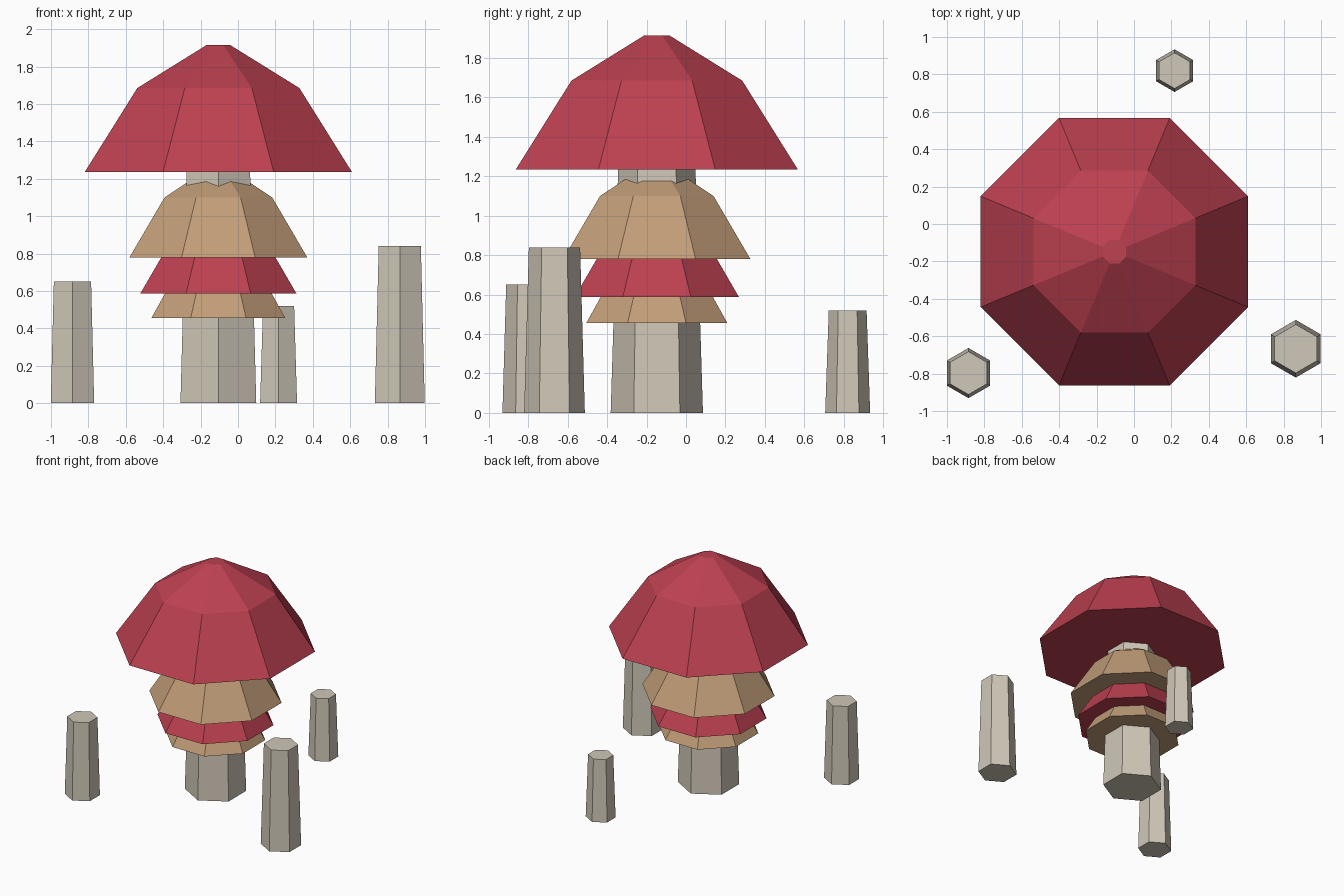
import bpy
import bmesh
from math import cos, pi, sin

cube = bpy.data.objects.get("Cube")
if cube:
    bpy.data.objects.remove(cube, do_unlink=True)


def make_material(name, rgb):
    mat = bpy.data.materials.new(name)
    mat.use_nodes = True
    mat.diffuse_color = (*rgb, 1)
    mat.node_tree.nodes["Principled BSDF"].inputs["Base Color"].default_value = (*rgb, 1)
    return mat


RED = make_material("cap red", (0.51, 0.052, 0.082))
TAN = make_material("cap tan", (0.54, 0.34, 0.19))
CREAM = make_material("stem cream", (0.63, 0.575, 0.48))


def loft(name, center, sides, start, profile, mat):
    """Closed faceted solid from (corner radius, height) rings."""
    bm = bmesh.new()
    rings = []
    for r, z in profile:
        angles = [start + 2 * pi * i / sides for i in range(sides)]
        rings.append([bm.verts.new((r * cos(a), r * sin(a), z)) for a in angles])
    for low, high in zip(rings, rings[1:]):
        for i in range(sides):
            j = (i + 1) % sides
            bm.faces.new((low[i], low[j], high[j], high[i]))
    bm.faces.new(rings[0][::-1])
    bm.faces.new(rings[-1])
    mesh = bpy.data.meshes.new(name)
    bm.to_mesh(mesh)
    bm.free()
    mesh.materials.append(mat)
    obj = bpy.data.objects.new(name, mesh)
    obj.location = (*center, 0)
    bpy.context.collection.objects.link(obj)
    return obj


MAIN = (-0.105, -0.148)


def cap(name, apothem, base, shoulder, top, mat):
    """Eight-sided cap: steep skirt, shallow shoulder, tiny flat top."""
    r = apothem / cos(pi / 8)
    profile = [(r, base), (r * 0.606, shoulder), (r * 0.088, top)]
    return loft(name, MAIN, 8, pi / 8, profile, mat)


def stem(name, center, r_low, r_high, height):
    """Tapered hexagonal stem with a corner facing the front."""
    return loft(name, center, 6, pi / 2, [(r_low, 0), (r_high, height)], CREAM)


# Central mushroom
stem("main_stem", MAIN, 0.234, 0.194, 1.3)
cap("top_cap", 0.715, 1.235, 1.685, 1.915, RED)
cap("upper_skirt", 0.475, 0.78, 1.10, 1.263, TAN)
cap("middle_skirt", 0.417, 0.587, 0.87, 1.01, RED)
cap("lower_skirt", 0.358, 0.455, 0.71, 0.83, TAN)

# Bare stems around it
stem("front_right_stem", (-0.885, -0.797), 0.134, 0.115, 0.65)
stem("front_left_stem", (0.865, -0.667), 0.154, 0.13, 0.84)
stem("back_stem", (0.217, 0.82), 0.114, 0.096, 0.52)
